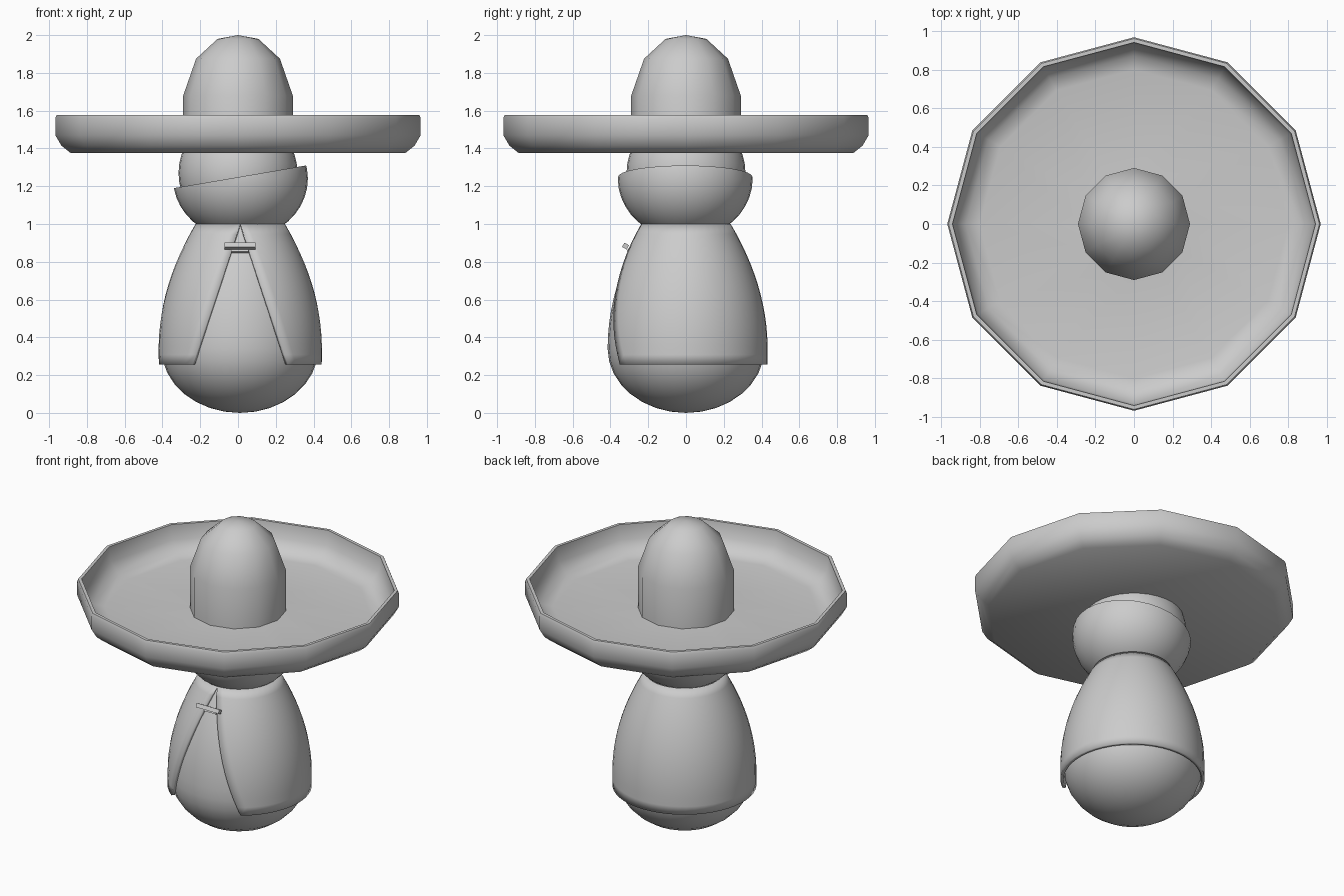
import bpy, bmesh, math
from mathutils import Vector, Matrix

cube = bpy.data.objects.get("Cube")
if cube:
    bpy.data.objects.remove(cube, do_unlink=True)

grey = bpy.data.materials.new("plain grey")
grey.use_nodes = True
colour = (0.6, 0.6, 0.6, 1)
grey.diffuse_color = colour
grey.node_tree.nodes["Principled BSDF"].inputs["Base Color"].default_value = colour


def finish(bm, name, angle=45, location=(0, 0, 0)):
    bmesh.ops.remove_doubles(bm, verts=bm.verts, dist=0.0001)
    bmesh.ops.recalc_face_normals(bm, faces=bm.faces)
    mesh = bpy.data.meshes.new(name)
    bm.to_mesh(mesh)
    bm.free()
    mesh.materials.append(grey)
    ob = bpy.data.objects.new(name, mesh)
    bpy.context.collection.objects.link(ob)
    ob.location = location
    bpy.ops.object.select_all(action='DESELECT')
    ob.select_set(True)
    bpy.context.view_layer.objects.active = ob
    bpy.ops.object.shade_smooth_by_angle(angle=math.radians(angle))
    return ob


def lathe(profile, sides):
    """Spin (radius, height) points around the z axis."""
    bm = bmesh.new()
    verts = [bm.verts.new((r, 0, z)) for r, z in profile]
    edges = [bm.edges.new(pair) for pair in zip(verts, verts[1:])]
    bmesh.ops.spin(bm, geom=verts + edges, cent=(0, 0, 0), axis=(0, 0, 1),
                   angle=math.tau, steps=sides, use_merge=True)
    bmesh.ops.remove_doubles(bm, verts=bm.verts, dist=0.0001)
    return bm


def ellipsoid(width, height, centre):
    bm = bmesh.new()
    bmesh.ops.create_uvsphere(bm, u_segments=32, v_segments=20, radius=1)
    bmesh.ops.transform(bm, verts=bm.verts,
                        matrix=Matrix.Translation(centre) @ Matrix.Diagonal((width, width, height, 1)))
    return bm


WAIST = 0.34


def body_radius(z):
    if z < WAIST:
        return 0.415 * math.sqrt(max(0, 1 - ((WAIST - z) / WAIST) ** 2))
    return 0.415 * (1 - 1.08 * (z - WAIST) ** 2)


# Egg-shaped body: round underside, tapering shoulders
under = [WAIST * (1 - math.cos(i / 8 * math.pi / 2)) for i in range(8)]
upper = [WAIST + i / 10 * (1 - WAIST) for i in range(11)]
profile = [(body_radius(z), z) for z in under + upper] + [(0, 1)]
finish(lathe(profile, 32), "body", location=(0.01, 0, 0))

# Cape wrapped around the body, its front opening widening downwards
bm = bmesh.new()
ROWS, COLS = 14, 40
HEM = 0.255
grid = []
for i in range(ROWS + 1):
    z = HEM + (1 - HEM) * i / ROWS
    r = body_radius(max(z, WAIST)) + 0.017
    gap = math.asin(0.252 * (1 - z) / (1 - HEM) / r)
    row = []
    for j in range(COLS + 1):
        a = gap + (math.tau - 2 * gap) * j / COLS
        row.append(bm.verts.new((r * math.sin(a), -r * math.cos(a), z)))
    grid.append(row)
for low, high in zip(grid, grid[1:]):
    for j in range(COLS):
        bm.faces.new((low[j], low[j + 1], high[j + 1], high[j]))
cape = finish(bm, "cape", location=(0.012, 0, 0))
solid = cape.modifiers.new("thickness", 'SOLIDIFY')
solid.thickness = 0.02
solid.offset = -1

# Clasp bars lying along the slope of the chest
for name, size, y, z in (("clasp", (0.165, 0.028, 0.026), -0.32, 0.883),
                         ("clasp_tab", (0.09, 0.015, 0.02), -0.302, 0.86)):
    bm = bmesh.new()
    bmesh.ops.create_cube(bm, size=1)
    bmesh.ops.scale(bm, vec=size, verts=bm.verts)
    ob = finish(bm, name, location=(0.01, y, z))
    ob.rotation_euler.x = math.radians(-28)

# Head
finish(ellipsoid(0.315, 0.31, (0, 0, 1.27)), "head")

# Scarf: rounded bowl cut off by a tilted plane
bm = ellipsoid(0.357, 0.32, (0.013, -0.004, 1.24))
for point, normal in (((0, 0, 1.248), (-0.12, 0, 0.7)), ((0, 0, 0.99), (0, 0, -1))):
    cut = bmesh.ops.bisect_plane(bm, geom=bm.verts[:] + bm.edges[:] + bm.faces[:],
                                 plane_co=point, plane_no=Vector(normal).normalized(), clear_outer=True)
    rim = [e for e in cut["geom_cut"] if isinstance(e, bmesh.types.BMEdge)]
    bmesh.ops.contextual_create(bm, geom=rim)
finish(bm, "scarf", angle=35)

# Twelve-sided hat: upturned brim and tall crown
brim = [(0, 1.375), (0.885, 1.375), (0.935, 1.415), (0.967, 1.47), (0.967, 1.56), (0.96, 1.577),
        (0.94, 1.577), (0.93, 1.48), (0.87, 1.415), (0.8, 1.4), (0.27, 1.42)]
finish(lathe(brim, 12), "hat_brim", angle=40)
crown = [(0.29, 1.4), (0.29, 1.68), (0.222, 1.875), (0.108, 1.98), (0, 2)]
finish(lathe(crown, 12), "hat_crown", angle=50)
